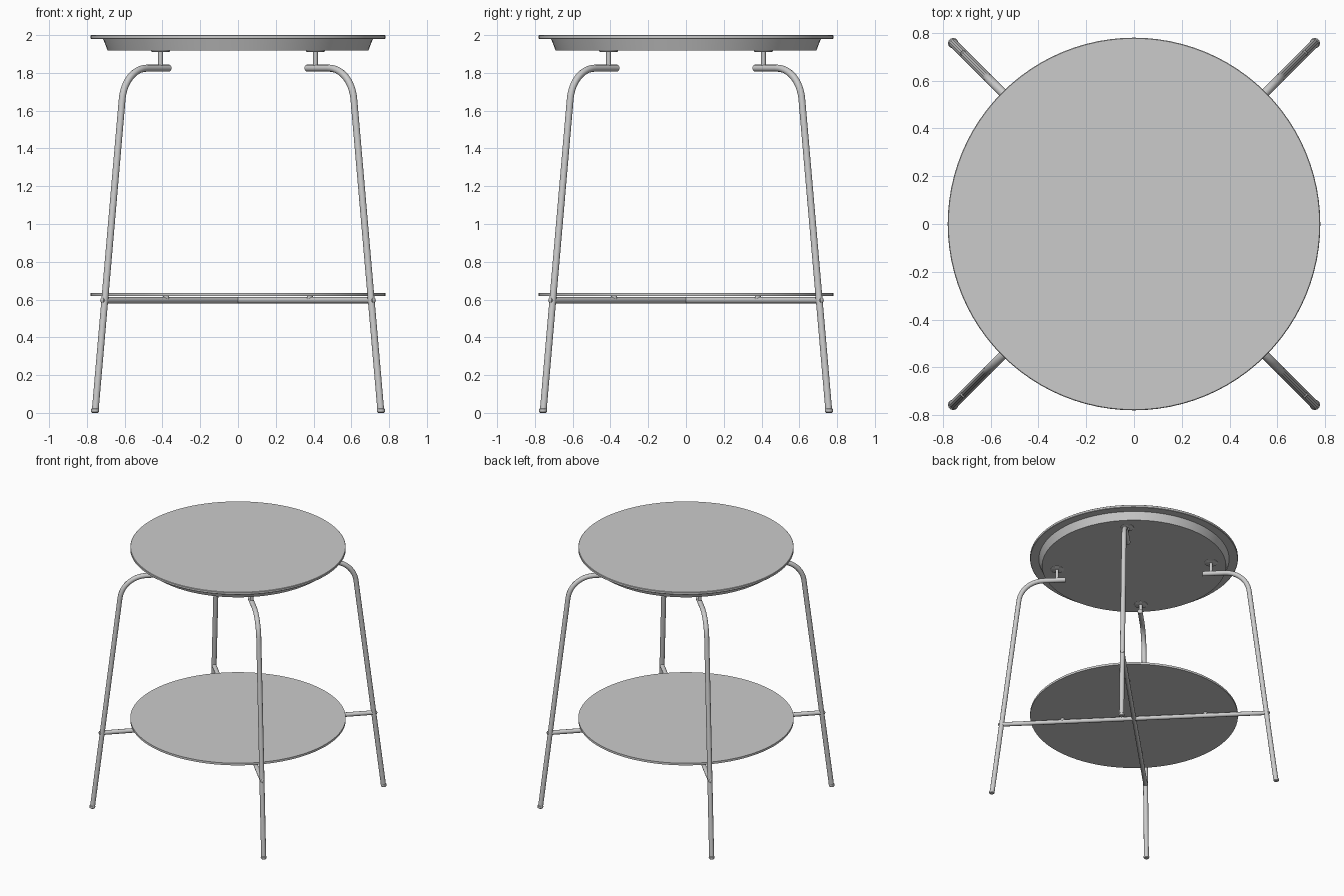
import bpy, bmesh, math
from mathutils import Vector, Matrix

if "Cube" in bpy.data.objects:
    bpy.data.objects.remove(bpy.data.objects["Cube"])


def finish(obj):
    bpy.ops.object.select_all(action='DESELECT')
    obj.select_set(True)
    bpy.context.view_layer.objects.active = obj
    bpy.ops.object.shade_smooth_by_angle(angle=math.radians(35))
    return obj


def add_mesh(name, mesh):
    obj = bpy.data.objects.new(name, mesh)
    bpy.context.collection.objects.link(obj)
    return finish(obj)


def lathe(name, profile, loc=(0, 0, 0), sides=24, rot=None):
    """Revolve (radius, z) points into a closed capped solid."""
    bm = bmesh.new()
    rings = [[bm.verts.new((r * math.cos(2 * math.pi * i / sides),
                            r * math.sin(2 * math.pi * i / sides), z))
              for i in range(sides)] for r, z in profile]
    for a, b in zip(rings, rings[1:]):
        for i in range(sides):
            j = (i + 1) % sides
            bm.faces.new((a[i], a[j], b[j], b[i]))
    bm.faces.new(rings[0][::-1])
    bm.faces.new(rings[-1])
    m = Matrix.Translation(loc) @ (rot or Matrix())
    bmesh.ops.transform(bm, matrix=m, verts=bm.verts)
    bmesh.ops.recalc_face_normals(bm, faces=bm.faces)
    mesh = bpy.data.meshes.new(name)
    bm.to_mesh(mesh)
    bm.free()
    return add_mesh(name, mesh)


def tube(name, points, radius):
    """Round capped tube along a path."""
    cu = bpy.data.curves.new(name + "_path", 'CURVE')
    cu.dimensions = '3D'
    cu.bevel_depth = radius
    cu.bevel_resolution = 4
    cu.use_fill_caps = True
    sp = cu.splines.new('POLY')
    sp.points.add(len(points) - 1)
    for p, co in zip(sp.points, points):
        p.co = (*co, 1)
    tmp = bpy.data.objects.new(name + "_path", cu)
    bpy.context.collection.objects.link(tmp)
    dg = bpy.context.evaluated_depsgraph_get()
    mesh = bpy.data.meshes.new_from_object(tmp.evaluated_get(dg))
    mesh.name = name
    bpy.data.objects.remove(tmp)
    return add_mesh(name, mesh)


# table top with a tapered tray underneath
lathe("table_top", [(0.69, 1.918), (0.714, 1.979), (0.777, 1.979), (0.78, 1.982),
                    (0.78, 1.997), (0.777, 2.0)], sides=96)
# lower shelf
lathe("lower_shelf", [(0.78, 0.618), (0.78, 0.635)], sides=96)

# leg centre line in (distance along the diagonal, z)
S = math.sqrt(2)
foot_d, slope, arm_z = 0.757 * S, 0.0865 * S, 1.825
corner = Vector((foot_d - slope * arm_z, arm_z))
down = Vector((slope, -1)).normalized()
inward = Vector((-1, 0))
turn = math.pi - inward.angle(down)
t = 0.165
r = t / math.tan(turn / 2)
start = corner + inward * t
centre = start - Vector((0, r))
path = [Vector((0.365 * S, arm_z))]
for i in range(13):
    a = math.pi / 2 - turn * i / 12
    path.append(centre + r * Vector((math.cos(a), math.sin(a))))
path.append(Vector((foot_d - slope * 0.016, 0.016)))

bar_z = 0.596
bar_d = foot_d - slope * bar_z

for k, side in enumerate(("back_right", "back_left", "front_left", "front_right")):
    ang = math.pi / 4 + k * math.pi / 2
    c, s = math.cos(ang), math.sin(ang)

    def at(d, z):
        return (d * c, d * s, z)

    # bent tube leg and glide foot
    tube("leg_" + side, [at(d, z) for d, z in path], 0.0185)
    lathe("foot_" + side, [(0.014, 0), (0.02, 0.005), (0.0215, 0.012),
                           (0.0205, 0.02), (0.016, 0.024)], at(foot_d, 0))
    # post and flange holding the top
    lathe("top_post_" + side, [(0.0125, 1.825), (0.0125, 1.92)], at(0.41 * S, 0))
    lathe("top_flange_" + side, [(0.045, 1.911), (0.05, 1.914), (0.05, 1.92)],
          at(0.41 * S, 0))
    # shelf spacer on the crossbar
    lathe("shelf_spacer_" + side, [(0.016, 0.6), (0.016, 0.62)], at(0.38 * S, 0))
    # bolt head on the outside of the leg
    out = Vector((c, s, 0)).to_track_quat('Z', 'Y').to_matrix().to_4x4()
    lathe("bolt_" + side, [(0.013, 0.01), (0.013, 0.021), (0.007, 0.025)],
          at(bar_d, bar_z), 16, out)

# crossed bars under the shelf
for name, ang in (("crossbar_a", math.pi / 4), ("crossbar_b", 3 * math.pi / 4)):
    d = Vector((math.cos(ang), math.sin(ang), 0)) * bar_d
    z = Vector((0, 0, bar_z))
    tube(name, [z - d, z + d], 0.0165)
